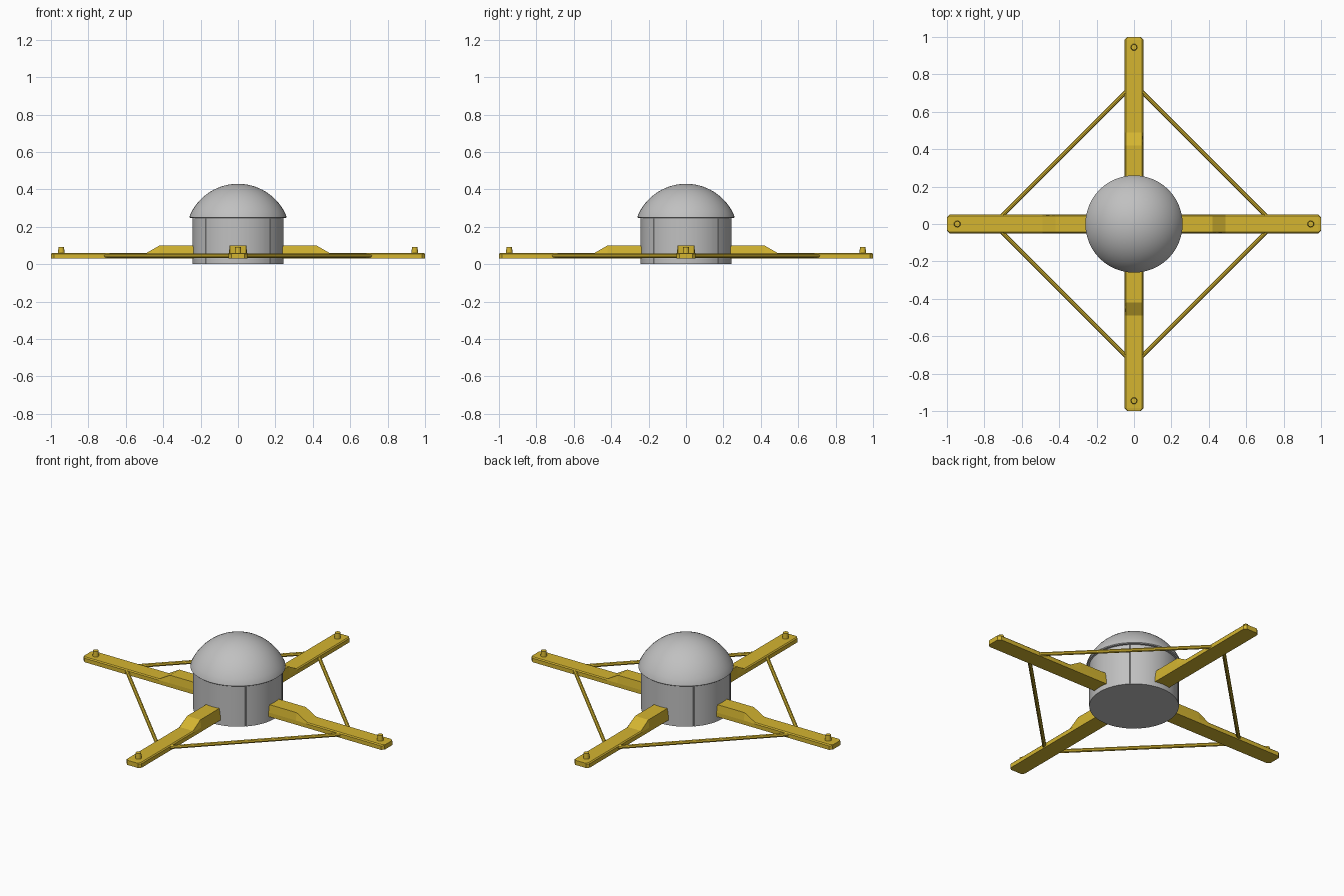
import bpy, bmesh, math
from mathutils import Matrix, Vector

if "Cube" in bpy.data.objects:
    bpy.data.objects.remove(bpy.data.objects["Cube"])


def material(name, rgb):
    m = bpy.data.materials.new(name)
    m.diffuse_color = (*rgb, 1)
    m.use_nodes = True
    m.node_tree.nodes["Principled BSDF"].inputs["Base Color"].default_value = m.diffuse_color
    return m


YELLOW = material("yellow", (0.66, 0.46, 0.03))
GREY = material("light grey", (0.53, 0.53, 0.53))


def finish(bm, name, mat, smooth=None):
    bmesh.ops.recalc_face_normals(bm, faces=bm.faces[:])
    mesh = bpy.data.meshes.new(name)
    bm.to_mesh(mesh)
    bm.free()
    mesh.materials.append(mat)
    ob = bpy.data.objects.new(name, mesh)
    bpy.context.collection.objects.link(ob)
    if smooth:
        bpy.ops.object.select_all(action='DESELECT')
        ob.select_set(True)
        bpy.context.view_layer.objects.active = ob
        bpy.ops.object.shade_smooth_by_angle(angle=math.radians(smooth))
    return ob


def loft(bm, rings):
    """Skin closed rings of equal point count and cap both ends."""
    rows = [[bm.verts.new(p) for p in r] for r in rings]
    n = len(rows[0])
    for a, b in zip(rows, rows[1:]):
        for i in range(n):
            j = (i + 1) % n
            bm.faces.new((a[i], a[j], b[j], b[i]))
    bm.faces.new(rows[0])
    bm.faces.new(rows[-1])


# Body drum with a shallow seam at each diagonal
outline = []
for k in range(4):
    mid = 45 + 90 * k
    outline += [(mid - 0.7, 0.244), (mid, 0.240), (mid + 0.7, 0.244)]
    outline += [(mid + 90 * s / 12, 0.244) for s in range(1, 12)]
bm = bmesh.new()
loft(bm, [[(r * math.cos(math.radians(a)), r * math.sin(math.radians(a)), z)
           for a, r in outline] for z in (0, 0.252)])
finish(bm, "body_drum", GREY, 30)

# Dome cap with a thin lip
R, zc, top_angle = 0.281, 0.149, math.acos(0.256 / 0.281)
profile = [(0.255, 0.247), (0.26, 0.251)]
for i in range(14):
    t = top_angle + (math.pi / 2 - top_angle) * i / 14
    profile.append((R * math.cos(t), zc + R * math.sin(t)))
profile.append((0.004, 0.43))
bm = bmesh.new()
loft(bm, [[(r * math.cos(math.tau * i / 48), r * math.sin(math.tau * i / 48), z)
           for i in range(48)] for r, z in profile])
finish(bm, "dome_cap", GREY, 35)

# Arm stations: distance, half width, shoulder height, top half width, top height
stations = [(0.22, 0.05, 0.055, 0.044, 0.10), (0.42, 0.05, 0.055, 0.044, 0.10),
            (0.49, 0.05, 0.054, 0.044, 0.06), (0.985, 0.05, 0.054, 0.044, 0.06),
            (1.0, 0.036, 0.054, 0.032, 0.058)]

for k, side in enumerate(("right", "back", "left", "front")):
    turn = Matrix.Rotation(math.pi / 2 * k, 4, 'Z')

    # Arm with raised root
    bm = bmesh.new()
    loft(bm, [[(d, -w, 0.03), (d, w, 0.03), (d, w, sh), (d, tw, th),
               (d, -tw, th), (d, -w, sh)] for d, w, sh, tw, th in stations])
    bm.transform(turn)
    finish(bm, side + "_arm", YELLOW)

    # Peg near the arm tip
    bm = bmesh.new()
    bmesh.ops.create_cone(bm, cap_ends=True, segments=16, radius1=0.018,
                          radius2=0.015, depth=0.04,
                          matrix=Matrix.Translation((0.945, 0, 0.072)))
    bm.transform(turn)
    finish(bm, side + "_peg", YELLOW, 35)

    # Diagonal brace rod to the next arm
    a, b = Vector((0.715, 0.035, 0.045)), Vector((0.035, 0.715, 0.045))
    rot = (b - a).to_track_quat('Z', 'Y').to_matrix().to_4x4()
    bm = bmesh.new()
    bmesh.ops.create_cone(bm, cap_ends=True, segments=8, radius1=0.011,
                          radius2=0.011, depth=(b - a).length,
                          matrix=Matrix.Translation((a + b) / 2) @ rot)
    bm.transform(turn)
    finish(bm, side + "_brace_rod", YELLOW)
